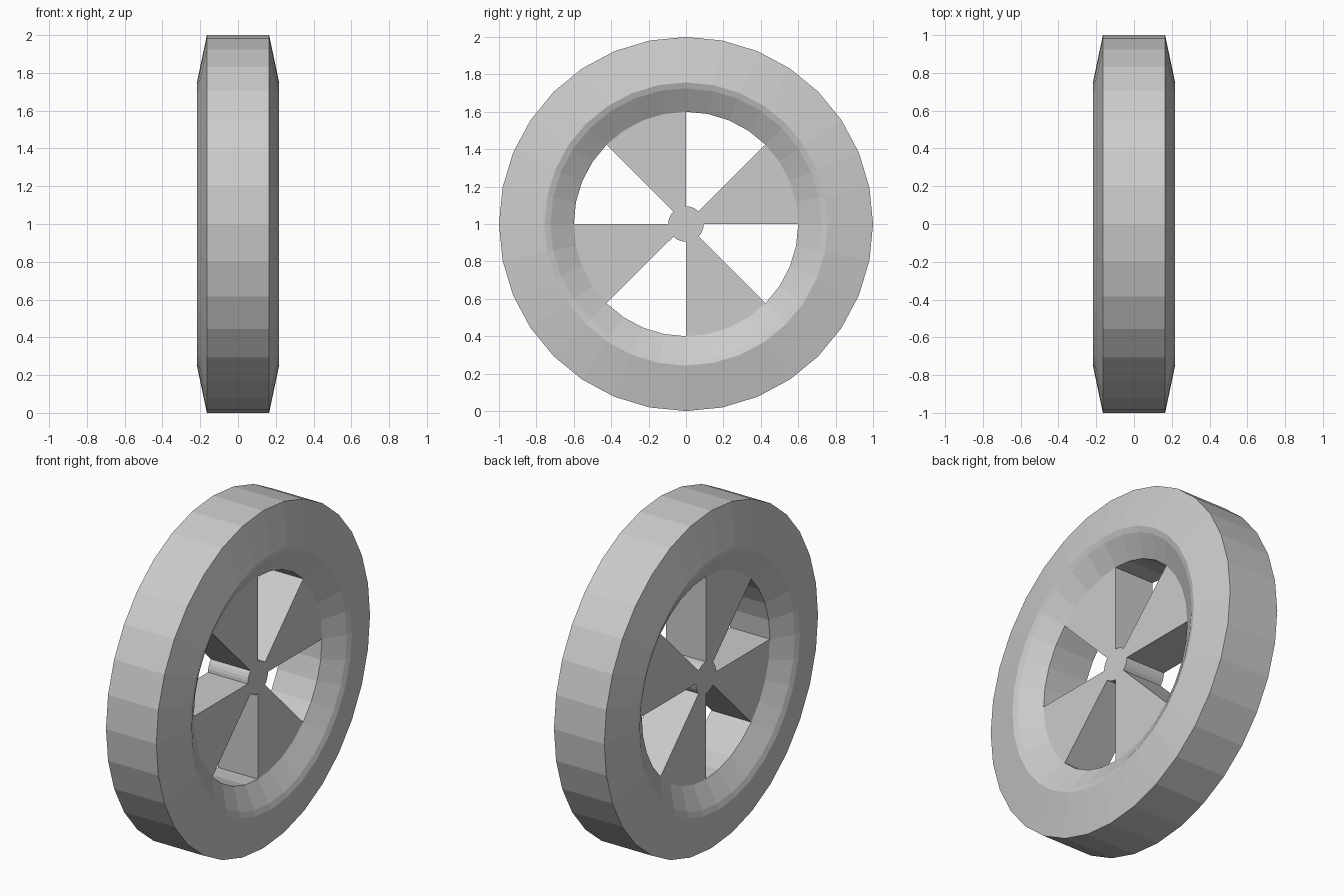
import bpy, bmesh
from math import sin, cos, pi

if "Cube" in bpy.data.objects:
    bpy.data.objects.remove(bpy.data.objects["Cube"])

SIDES = 32
HUB_R, RIM_R, FACE_X = 0.095, 0.60, 0.13

bm = bmesh.new()


def ring(r, x):
    """Ring of vertices around the x axle."""
    return [bm.verts.new((x, r * cos(2 * pi * i / SIDES), 1 + r * sin(2 * pi * i / SIDES)))
            for i in range(SIDES)]


def bridge(a, b, segments=range(SIDES)):
    for i in segments:
        j = (i + 1) % SIDES
        bm.faces.new((a[i], a[j], b[j], b[i]))


# Tyre and flared rim, from the inner rim edge over the tread to the other side
half = [(RIM_R, FACE_X), (0.725, 0.205), (0.757, 0.216), (1.0, 0.165)]
profile = half + [(r, -x) for r, x in reversed(half)]
rings = [ring(r, x) for r, x in profile]
for a, b in zip(rings, rings[1:]):
    bridge(a, b)
rim_a, rim_b = rings[0], rings[-1]

# Hub caps
hub_a, hub_b = ring(HUB_R, FACE_X), ring(HUB_R, -FACE_X)
bm.faces.new(hub_a)
bm.faces.new(hub_b)

# Wedge spokes alternate with openings, each an eighth of the wheel
step = SIDES // 8
for k in range(8):
    seg = range(k * step, (k + 1) * step)
    if k % 2 == 0:
        bridge(hub_a, rim_a, seg)
        bridge(hub_b, rim_b, seg)
    else:
        bridge(rim_a, rim_b, seg)
        bridge(hub_a, hub_b, seg)
    # Spoke side wall
    i = k * step
    bm.faces.new((hub_a[i], rim_a[i], rim_b[i], hub_b[i]))

bmesh.ops.recalc_face_normals(bm, faces=bm.faces)
mesh = bpy.data.meshes.new("wheel")
bm.to_mesh(mesh)
bm.free()
bpy.context.collection.objects.link(bpy.data.objects.new("wheel", mesh))
